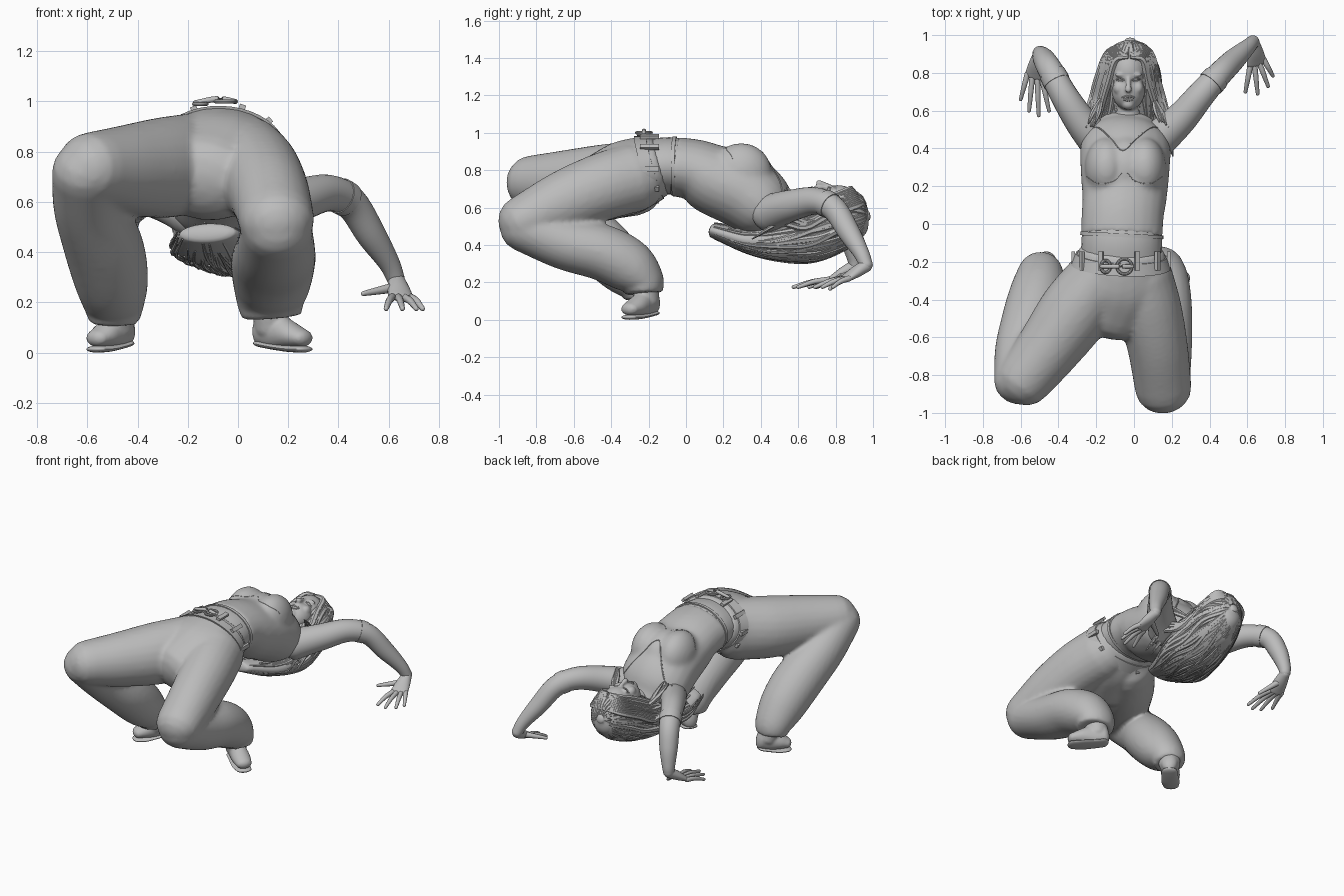
import bpy, bmesh, math, random
from mathutils import Vector, Matrix

random.seed(4)
if "Cube" in bpy.data.objects:
    bpy.data.objects.remove(bpy.data.objects["Cube"])

grey = bpy.data.materials.new("plain grey")
grey.use_nodes = True
grey.diffuse_color = (0.5, 0.5, 0.5, 1)
grey.node_tree.nodes["Principled BSDF"].inputs["Base Color"].default_value = (0.5, 0.5, 0.5, 1)
X, Z = Vector((1, 0, 0)), Vector((0, 0, 1))
parts = []


def spline(rows, n):
    """Smooth rows of x, y, z, side radius, other radius."""
    p = [Vector(r if len(r) == 5 else (*r, r[3])) for r in rows]
    p = [2 * p[0] - p[1], *p, 2 * p[-1] - p[-2]]
    out = []
    for i in range(1, len(p) - 2):
        a, b, c, d = p[i - 1:i + 3]
        for k in range(n):
            t = k / n
            out.append((2 * b + (c - a) * t + (2 * a - 5 * b + 4 * c - d) * t ** 2
                        + (3 * b - a - 3 * c + d) * t ** 3) * 0.5)
    return out + [p[-2]]


def tube(rows, ref=X, n=6, sides=24, dome=(0, 0)):
    """Elliptical tube along a path, with flat or domed ends."""
    def build(bm):
        path = spline(rows, n)
        pos = [Vector(r[:3]) for r in path]
        last = len(path) - 1
        rings = []
        for i, r in enumerate(path):
            t = (pos[min(i + 1, last)] - pos[max(i - 1, 0)]).normalized()
            u = (ref - t * ref.dot(t)).normalized()
            steps = [(0, 1)]
            for end, sign in ((0, -1), (last, 1)):
                if i == end and dome[sign > 0]:
                    depth = dome[sign > 0] * min(r[3], r[4]) * sign
                    steps += [(depth * math.sin(a), math.cos(a)) for a in (0.4, 0.8, 1.15, 1.45)]
                    steps = steps[::sign]
            for off, s in steps:
                rings.append((pos[i] + t * off, u * max(r[3], 0.001) * s, t.cross(u) * max(r[4], 0.001) * s))
        loops = []
        for c, u, v in rings:
            loops.append([bm.verts.new(c + u * math.cos(a) + v * math.sin(a))
                          for a in (math.tau * k / sides for k in range(sides))])
        for lo, hi in zip(loops, loops[1:]):
            for k in range(sides):
                j = (k + 1) % sides
                bm.faces.new((lo[k], lo[j], hi[j], hi[k]))
        bm.faces.new(loops[0])
        bm.faces.new(loops[-1])
    return build


def ball(centre, size):
    def build(bm):
        bmesh.ops.create_uvsphere(bm, u_segments=28, v_segments=18, radius=1,
                                  matrix=Matrix.Translation(centre) @ Matrix.Diagonal((*size, 1)))
    return build


def box(centre, size, turn=0):
    def build(bm):
        bmesh.ops.create_cube(bm, size=1, matrix=Matrix.Translation(centre)
                              @ Matrix.Rotation(turn, 4, 'Y') @ Matrix.Diagonal((*size, 1)))
    return build


def part(name, shapes, voxel=0, relax=5):
    """One object from several shapes, optionally fused into one skin."""
    bm = bmesh.new()
    for s in shapes:
        s(bm)
    bmesh.ops.recalc_face_normals(bm, faces=bm.faces)
    mesh = bpy.data.meshes.new(name)
    bm.to_mesh(mesh)
    bm.free()
    mesh.materials.append(grey)
    ob = bpy.data.objects.new(name, mesh)
    bpy.context.collection.objects.link(ob)
    if voxel:
        m = ob.modifiers.new("fuse", 'REMESH')
        m.mode, m.voxel_size, m.use_smooth_shade = 'VOXEL', voxel, True
        m = ob.modifiers.new("relax", 'SMOOTH')
        m.factor, m.iterations = 0.5, relax
    parts.append(ob)
    return ob


def seam(name, ob, points, r=0.004):
    """Thin line laid on the upper surface of an object."""
    bpy.context.view_layer.update()
    body = ob.evaluated_get(bpy.context.evaluated_depsgraph_get())
    rows = []
    for p in spline([(x, y, 0, r) for x, y in points], 8):
        hit, loc, *_ = body.ray_cast(Vector((p[0], p[1], 2)), -Z)
        if hit:
            rows.append((*loc, r))
    if len(rows) > 2:
        part(name, [tube(rows, Vector((0.3, 0.2, 1)), 1, 6)])


# Trousers: hips, thighs and flared lower legs
part("trousers", [
    tube([(-.065, -.13, .825, .22, .157), (-.07, -.22, .798, .258, .185),
          (-.085, -.33, .755, .288, .2), (-.13, -.465, .7, .24, .18)], dome=(0, .75)),
    tube([(.03, -.28, .76, .175, .185), (.08, -.45, .71, .172, .18),
          (.125, -.65, .63, .16, .168), (.155, -.87, .525, .15, .14)], dome=(1, .95)),
    tube([(.155, -.87, .495, .14, .13), (.15, -.65, .41, .158, .142), (.14, -.45, .36, .168, .15),
          (.135, -.31, .29, .158, .145), (.13, -.235, .21, .138, .118), (.135, -.225, .14, .118, .1)], dome=(.95, 0)),
    tube([(-.18, -.28, .755, .17, .2), (-.31, -.46, .735, .19, .2),
          (-.455, -.66, .73, .17, .175), (-.58, -.82, .735, .148, .145)], dome=(1, .95)),
    tube([(-.605, -.83, .72, .137, .13), (-.595, -.66, .58, .14, .145), (-.535, -.48, .42, .158, .155),
          (-.505, -.35, .29, .148, .145), (-.495, -.26, .19, .122, .112), (-.495, -.24, .12, .1, .09)], dome=(.95, 0)),
], voxel=.014, relax=6)

# Bare waist and fitted top
part("waist", [tube([(-.065, -.18, .815, .215, .15), (-.065, -.09, .823, .213, .153), (-.062, 0, .81, .205, .15)])])
top = part("fitted_top", [
    tube([(-.065, -.068, .82, .218, .158), (-.06, .05, .8, .218, .165), (-.05, .15, .75, .225, .19),
          (-.047, .3, .69, .237, .2), (-.045, .42, .6, .235, .18), (-.04, .5, .53, .175, .12)], dome=(0, .7)),
    *[ball((-.045 + s * .1, .295, .785), (.116, .165, .16)) for s in (-1, 1)],
    ball((-.045, .29, .77), (.13, .18, .16)),
], voxel=.012, relax=16)
part("top_hem", [tube([(-.065, -.07, .82, .22, .16), (-.064, -.05, .82, .22, .16)], n=2, sides=40)])
seam("neckline", top, [(-.25, .5), (-.19, .51), (-.12, .45), (-.06, .39), (.01, .45), (.09, .51), (.15, .5)], .004)
for s, side in ((1, "left"), (-1, "right")):
    seam(side + "_bust_seam", top, [(-.05 + s * .015, .27), (-.05 + s * .06, .225), (-.05 + s * .14, .215),
                                    (-.05 + s * .2, .25)], .002)

# Belt, loops and buckle
part("belt", [tube([(-.067, -.165, .815, .242, .174), (-.07, -.225, .798, .265, .192)], n=3, sides=40)])
loops = []
for deg in (-150, -110, -35, 0, 40, 70, 115, 145, 180, 230):
    a = math.radians(deg)
    loops.append(box((-.069 + .253 * math.cos(a), -.195, .807 + .183 * math.sin(a)),
                     (.026, .1, .018), math.pi / 2 - a))
part("belt_loops", loops)


def hoop(x, y, z, rx, ry):
    ring = [(x + rx * math.cos(a), y + ry * math.sin(a), z, .008)
            for a in (math.tau * k / 10 for k in range(11))]
    return tube(ring, Z, 3, 8)


part("belt_buckle", [hoop(-.05, -.225, 1.0, .04, .04), hoop(-.15, -.225, .99, .025, .032),
                     tube([(-.17, -.225, .995, .01), (-.08, -.225, 1.01, .012), (-.01, -.225, 1.0, .01)],
                          n=4, sides=10, dome=(1, 1))])

# Arms, sleeve cuffs and hands
arms = {
    "left": ([(.12, .44, .57, .1), (.25, .56, .61, .085), (.36, .69, .635, .073), (.45, .79, .595, .066),
              (.53, .87, .47, .059), (.6, .935, .36, .043), (.63, .965, .29, .035)],
             (.65, .85, .22), (.5, .83, .235), [(.59, .7), (.655, .69), (.71, .73), (.735, .785)]),
    "right": ([(-.18, .42, .56, .1), (-.28, .54, .6, .085), (-.37, .68, .615, .073), (-.44, .81, .565, .066),
               (-.475, .87, .45, .059), (-.495, .9, .34, .043), (-.5, .905, .29, .035)],
              (-.525, .78, .215), (-.4, .77, .165), [(-.45, .6), (-.505, .575), (-.555, .6), (-.6, .66)]),
}
for side, (rows, palm, thumb, tips) in arms.items():
    part(side + "_arm", [tube(rows, Z, dome=(.8, .8))])
    cuff = spline(rows, 6)[15:18]
    part(side + "_sleeve_cuff", [tube([(*r[:3], r[3] + .004) for r in cuff], Z, 2)])
    wrist, palm, thumb = Vector(rows[-1][:3]), Vector(palm), Vector(thumb)
    flat = Vector((tips[3][0] - tips[0][0], tips[3][1] - tips[0][1], 0)).normalized()
    shapes = [tube([(*wrist, .032, .034), (*wrist.lerp(palm, .5), .046, .03), (*palm, .055, .018)],
                   flat, dome=(.8, .8))]
    for k, (x, y) in enumerate(tips):
        root = palm + flat * (k - 1.5) * .028
        tip = Vector((x, y, .175))
        mid = root.lerp(tip, .5) + Z * .008
        shapes.append(tube([(*root, .016), (*mid, .014), (*tip, .01)], Z, 4, 10, (1, 1)))
    base = wrist.lerp(palm, .4)
    shapes.append(tube([(*base, .022), (*(base.lerp(thumb, .6)), .015), (*thumb, .01)], Z, 4, 10, (1, 1)))
    part(side + "_hand", shapes)

# Shoes with flat soles, and ankles inside the hems
for side, heel, toe, ankle in (("left", (.1, -.185), (.255, -.3), (.13, -.225, .22)),
                               ("right", (-.455, -.19), (-.56, -.3), (-.495, -.25, .2))):
    h, t = Vector((*heel, .1)), Vector((*toe, .058))
    across = (t - h).cross(Z).normalized()
    upper = [(*h.lerp(t, f), w, d) for f, w, d in ((0, .052, .075), (.3, .055, .075), (.7, .06, .053), (1, .052, .036))]
    part(side + "_shoe", [tube(upper, across, dome=(.7, 1)),
                          tube([(*ankle, .08), (*h.lerp(t, .2), .065)], dome=(0, .5))], voxel=.008, relax=3)
    sole = [(x, y, .034 - .02 * f, w - .002, .014) for (x, y, z, w, d), f in zip(upper, (0, .45, .9, 1))]
    part(side + "_sole", [tube(sole, across, dome=(2.4, 2.6))])

# Head with facial features
head = part("head", [
    ball((-.03, .81, .575), (.112, .145, .145)), ball((-.03, .71, .625), (.088, .108, .088)),
    ball((-.03, .635, .66), (.036, .032, .04)),
    tube([(-.04, .46, .57, .09), (-.035, .58, .55, .075), (-.03, .7, .56, .08)], dome=(.5, .5)),
    tube([(-.03, .785, .705, .012), (-.03, .745, .722, .013), (-.03, .712, .73, .018)], n=4, sides=12, dome=(1, 1)),
    *[ball((-.03 + s * .042, .79, .703), (.032, .011, .014)) for s in (-1, 1)],
    *[ball((-.03 + s * .05, .72, .67), (.03, .037, .035)) for s in (-1, 1)],
], voxel=.007, relax=4)
for s, side in ((1, "left"), (-1, "right")):
    seam(side + "_eyelid", head, [(-.03 + s * .02, .763), (-.03 + s * .042, .772), (-.03 + s * .064, .764)], .004)
    seam(side + "_lower_lid", head, [(-.03 + s * .02, .761), (-.03 + s * .042, .756), (-.03 + s * .064, .762)], .003)
seam("upper_lip", head, [(-.062, .668), (-.04, .676), (-.03, .673), (-.02, .676), (.002, .668)], .006)
seam("lower_lip", head, [(-.055, .662), (-.03, .655), (-.005, .662)], .007)

# Hair: an inner mass, strands following it and loose locks
mass = [(-.02, .97, .56, .03, .03), (-.02, .93, .55, .085, .105), (-.02, .82, .53, .14, .16),
        (-.03, .68, .475, .165, .155), (-.04, .52, .435, .19, .115), (-.085, .34, .425, .175, .07),
        (-.12, .15, .475, .115, .04)]
part("hair_mass", [tube(mass, dome=(.5, .5))])
guide = spline(mass, 5)
strands = []
for k in range(84):
    a = math.tau * k / 84 + random.uniform(-.05, .05)
    stop = random.randint(25, len(guide))
    swell, width = random.uniform(.99, 1.08), random.uniform(.011, .02)
    rows = []
    for i, g in enumerate(guide[:stop:2]):
        b = a + .06 * math.sin(i * .9 + k)
        thin = min(1, .2 + i * .3) * (1 - (2 * i / stop) ** 4 * .8)
        rows.append((g[0] + g[3] * swell * math.cos(b), g[1],
                     g[2] + g[4] * swell * math.sin(b), width * thin, width * thin * .7))
    strands.append(tube(rows, Vector((-math.sin(a), .1, math.cos(a))), 2, 6))
part("hair_strands", strands)

locks = []
for s in (-1, 1):
    for k in range(11):
        j = random.uniform(-.02, .02)
        out = .1 + .006 * k
        locks.append(tube([(-.025 + s * .005, .885 + .007 * k, .705 - .008 * k, .01),
                           (-.025 + s * out * .7, .87 + .004 * k, .695 - .009 * k, .017),
                           (-.03 + s * out, .77 + j, .65 - .01 * k, .018),
                           (-.03 + s * (out + .035), .65 + j, .59 - .01 * k, .016),
                           (-.03 + s * (out + .065), .53 + 2 * j, .53 + j, .013),
                           (-.03 + s * (out + .075), .41 + 3 * j, .47 + 2 * j, .003)],
                          Vector((s, .2, .6)), 4, 6))
    # Loose ends lying over the shoulders
    for k in range(5):
        j = random.uniform(-.02, .02)
        locks.append(tube([(-.035 + s * .14, .66, .58, .012), (-.035 + s * (.15 + .01 * k), .58 + j, .64, .014),
                           (-.035 + s * (.17 + .012 * k), .52 + j, .69 + j, .004)], Vector((s, .2, .6)), 4, 6))
part("hair_locks", locks)

# Smooth shading that keeps real edges
bpy.ops.object.select_all(action='DESELECT')
for ob in parts:
    ob.select_set(True)
bpy.context.view_layer.objects.active = parts[0]
bpy.ops.object.shade_smooth_by_angle(angle=math.radians(40))
